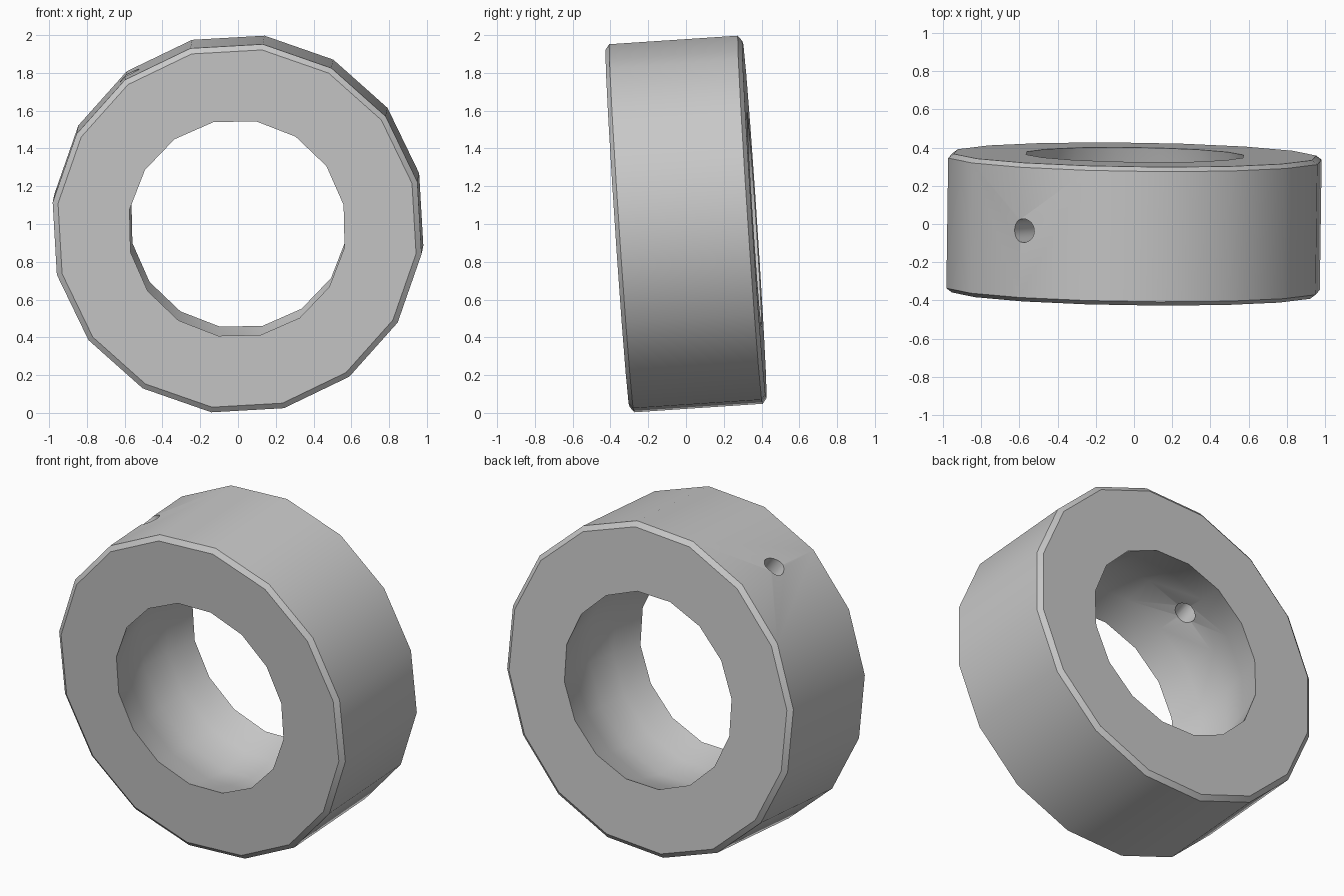
import bpy, bmesh
from math import sin, cos, radians, pi
from mathutils import Matrix, Vector

cube = bpy.data.objects.get("Cube")
if cube:
    bpy.data.objects.remove(cube, do_unlink=True)

SIDES = 16
HALF_WIDTH = 0.363
OUTER, FACE, BORE = 0.986, 0.957, 0.578
BORE_MID, BORE_STEP = 0.67, 0.635
CHAMFER = 0.022
OUTER_PHASE, BORE_PHASE = radians(14.5), radians(12.5)
CENTRE = Vector((0, 0, 1))
TILT = Matrix.Rotation(radians(-0.8), 4, 'Z') @ Matrix.Rotation(radians(3.8), 4, 'X')
PLACE = Matrix.Translation(CENTRE) @ TILT

metal = bpy.data.materials.new("plain grey metal")
metal.use_nodes = True
grey = (0.58, 0.58, 0.58, 1)
metal.diffuse_color = grey
metal.node_tree.nodes["Principled BSDF"].inputs["Base Color"].default_value = grey


def make_object(name, bm):
    bmesh.ops.recalc_face_normals(bm, faces=bm.faces)
    bm.transform(PLACE)
    mesh = bpy.data.meshes.new(name)
    bm.to_mesh(mesh)
    bm.free()
    obj = bpy.data.objects.new(name, mesh)
    bpy.context.collection.objects.link(obj)
    mesh.materials.append(metal)
    return obj


# Bearing ring: chamfered outside and a hollow, ball-shaped bore
section = [
    (BORE, -HALF_WIDTH, BORE_PHASE),
    (FACE, -HALF_WIDTH, OUTER_PHASE),
    (OUTER, CHAMFER - HALF_WIDTH, OUTER_PHASE),
    (OUTER, HALF_WIDTH - CHAMFER, OUTER_PHASE),
    (FACE, HALF_WIDTH, OUTER_PHASE),
    (BORE, HALF_WIDTH, BORE_PHASE),
    (BORE_STEP, HALF_WIDTH / 2, BORE_PHASE),
    (BORE_MID, 0, BORE_PHASE),
    (BORE_STEP, -HALF_WIDTH / 2, BORE_PHASE),
]
bm = bmesh.new()
loops = []
for radius, y, phase in section:
    angles = [phase + 2 * pi * i / SIDES for i in range(SIDES)]
    loops.append([bm.verts.new((radius * cos(a), y, radius * sin(a))) for a in angles])
for loop, following in zip(loops, loops[1:] + loops[:1]):
    for i in range(SIDES):
        j = (i + 1) % SIDES
        bm.faces.new((loop[i], loop[j], following[j], following[i]))
ring = make_object("bearing_ring", bm)

# Oil hole: a radial drill through the upper right wall
bm = bmesh.new()
direction = Vector((cos(radians(126)), 0, sin(radians(126))))
drill = Matrix.Translation(direction * 0.8 + Vector((0, 0.01, 0))) @ \
    direction.to_track_quat('Z', 'Y').to_matrix().to_4x4()
bmesh.ops.create_cone(bm, cap_ends=True, segments=24, radius1=0.062, radius2=0.062,
                      depth=0.8, matrix=drill)
cutter = make_object("oil_hole_cutter", bm)
cutter.hide_render = True

cut = ring.modifiers.new("oil_hole", 'BOOLEAN')
cut.operation = 'DIFFERENCE'
cut.solver = 'EXACT'
cut.object = cutter
bpy.ops.object.select_all(action='DESELECT')
bpy.context.view_layer.objects.active = ring
ring.select_set(True)
bpy.ops.object.modifier_apply(modifier=cut.name)
bpy.data.objects.remove(cutter, do_unlink=True)

# Smooth round walls, crisp rims
bpy.ops.object.shade_smooth_by_angle(angle=radians(30))
